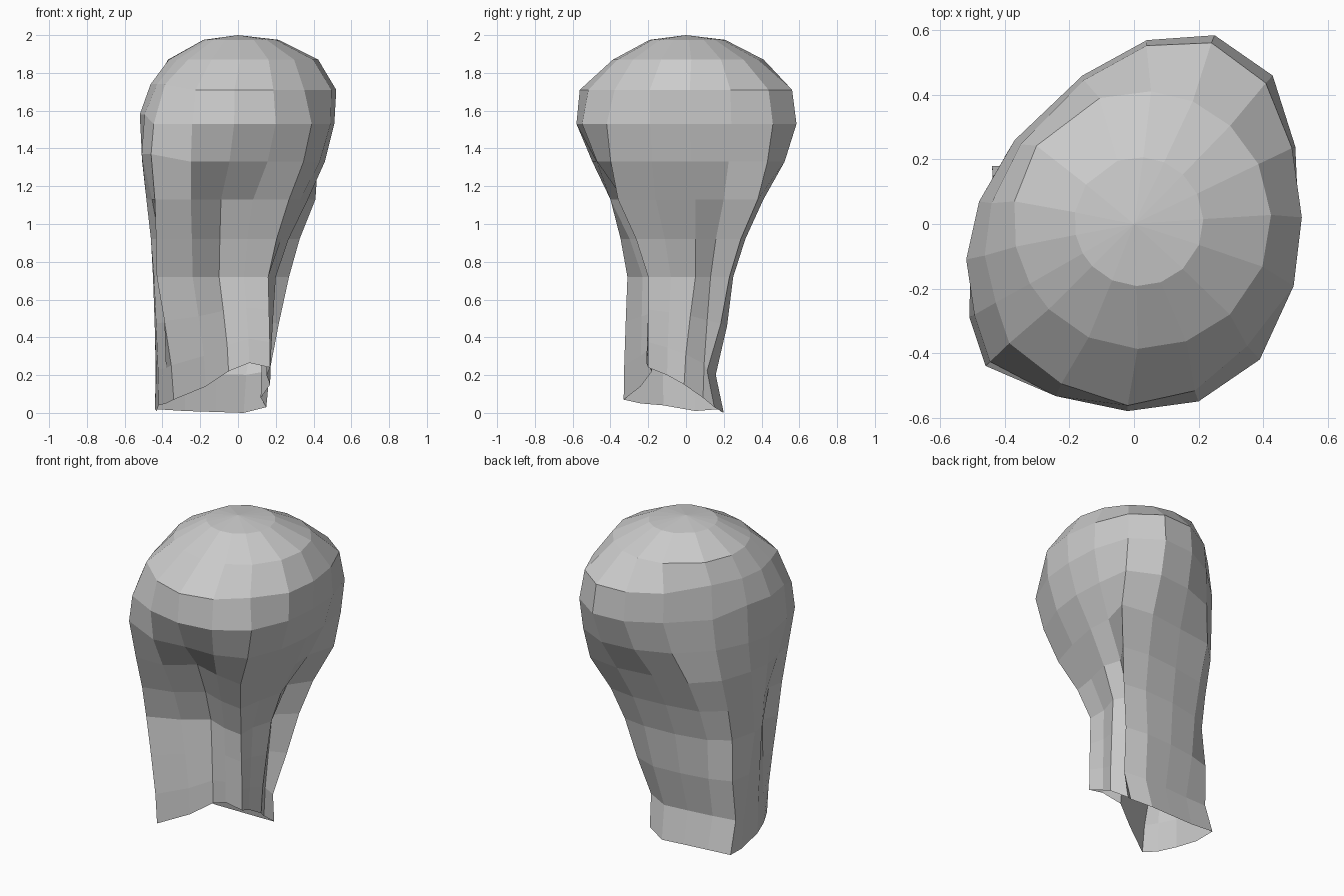
import bpy, bmesh
from mathutils import Vector

if "Cube" in bpy.data.objects:
    bpy.data.objects.remove(bpy.data.objects["Cube"])

# Cross-sections of the draped cloth, clockwise from the right side
rim = [(.51, .02), (.49, -.19), (.39, -.42), (.20, -.55), (-.02, -.58), (-.25, -.55),
       (-.46, -.44), (-.51, -.29), (-.52, -.11), (-.48, .07), (-.37, .26), (-.16, .46),
       (.04, .57), (.25, .585), (.43, .46), (.50, .24)]
chest = [(.37, .05), (.33, -.16), (.27, -.36), (.08, -.33), (-.09, -.28), (-.25, -.40),
         (-.44, -.40), (-.455, -.28), (-.485, -.13), (-.465, .01), (-.40, .21), (-.26, .35),
         (-.03, .38), (.20, .41), (.41, .38), (.36, .20)]
waist = [(.20, .05), (.16, -.08), (.16, -.20), (.03, -.18), (-.10, -.13), (-.24, -.23),
         (-.43, -.31), (-.39, -.21), (-.445, -.13), (-.45, -.05), (-.41, .12), (-.29, .20),
         (-.09, .24), (.12, .25), (.27, .23), (.15, .13)]
hem = [(.17, -.01, .15), (.15, -.10, .20), (.17, -.20, .24), (.06, -.21, .265),
       (-.05, -.18, .22), (-.17, -.24, .14), (-.34, -.33, .07), (-.38, -.24, .05),
       (-.42, -.12, .04), (-.43, .05, .01), (-.44, .18, .02), (-.28, .18, .01),
       (-.12, .19, .005), (.03, .20, 0), (.15, .15, .03), (.12, .09, .08)]
shoulder = [1.02, 1.01, .9, .94, .97, .9, .84, .84, .89, .92, .95, .97, .97, .96, .95, .98]
n = len(rim)


def blend(a, b, t, z):
    return [Vector((*Vector(p).lerp(Vector(q), t), z)) for p, q in zip(a, b)]


rings = []
# Rounded crown: nearly circular caps, then the wide dome edge
for r, z, off in ((.2, 1.975, .015), (.4, 1.87, .025)):
    ring = []
    for p in rim:
        d = Vector(p).normalized() * r
        ring.append(Vector((d.x + off, d.y + off / 2, z)))
    rings.append(ring)
rings.append([Vector((x * s, y * s, 1.71 + .03 * (x < -.3)))
              for (x, y), s in zip(rim, shoulder)])
# Widest line, fullest slightly lower at the front left
wide = blend(rim, rim, 0, 1.53)
for i in (5, 6, 7):
    wide[i].xy *= .97
for i in (7, 8, 9):
    wide[i].z = 1.58
rings.append(wide)
# Cloth gathering in from the widest line to the waist
low = blend(rim, chest, .36, 1.33)
for i in (6, 7):
    low[i] = Vector((*rim[i], 1.37))
rings.append(low)
rings.append(blend(rim, chest, 1, 1.13))
rings.append(blend(chest, waist, .6, .92))
rings.append(blend(waist, waist, 0, .72))
# Hanging lower cloth with an uneven hem, flaring at the back
for t, tz, flare in ((.45, .36, .01), (.85, .72, .05), (1, 1, 0)):
    rings.append([Vector((w[0] + (h[0] - w[0]) * t,
                          w[1] + (h[1] - w[1]) * t - flare * (h[1] > .1),
                          .72 + (h[2] - .72) * tz)) for w, h in zip(waist, hem)])

bm = bmesh.new()
top = bm.verts.new((0, 0, 2))
loops = [[bm.verts.new(p) for p in ring] for ring in rings]
for i in range(n):
    j = (i + 1) % n
    bm.faces.new((top, loops[0][j], loops[0][i]))
    for a, b in zip(loops, loops[1:]):
        bm.faces.new((a[i], a[j], b[j], b[i]))
for f in bm.faces:
    f.smooth = False
bmesh.ops.recalc_face_normals(bm, faces=bm.faces)
mesh = bpy.data.meshes.new("draped_cloth")
bm.to_mesh(mesh)
bm.free()
bpy.context.collection.objects.link(bpy.data.objects.new("draped_cloth", mesh))
